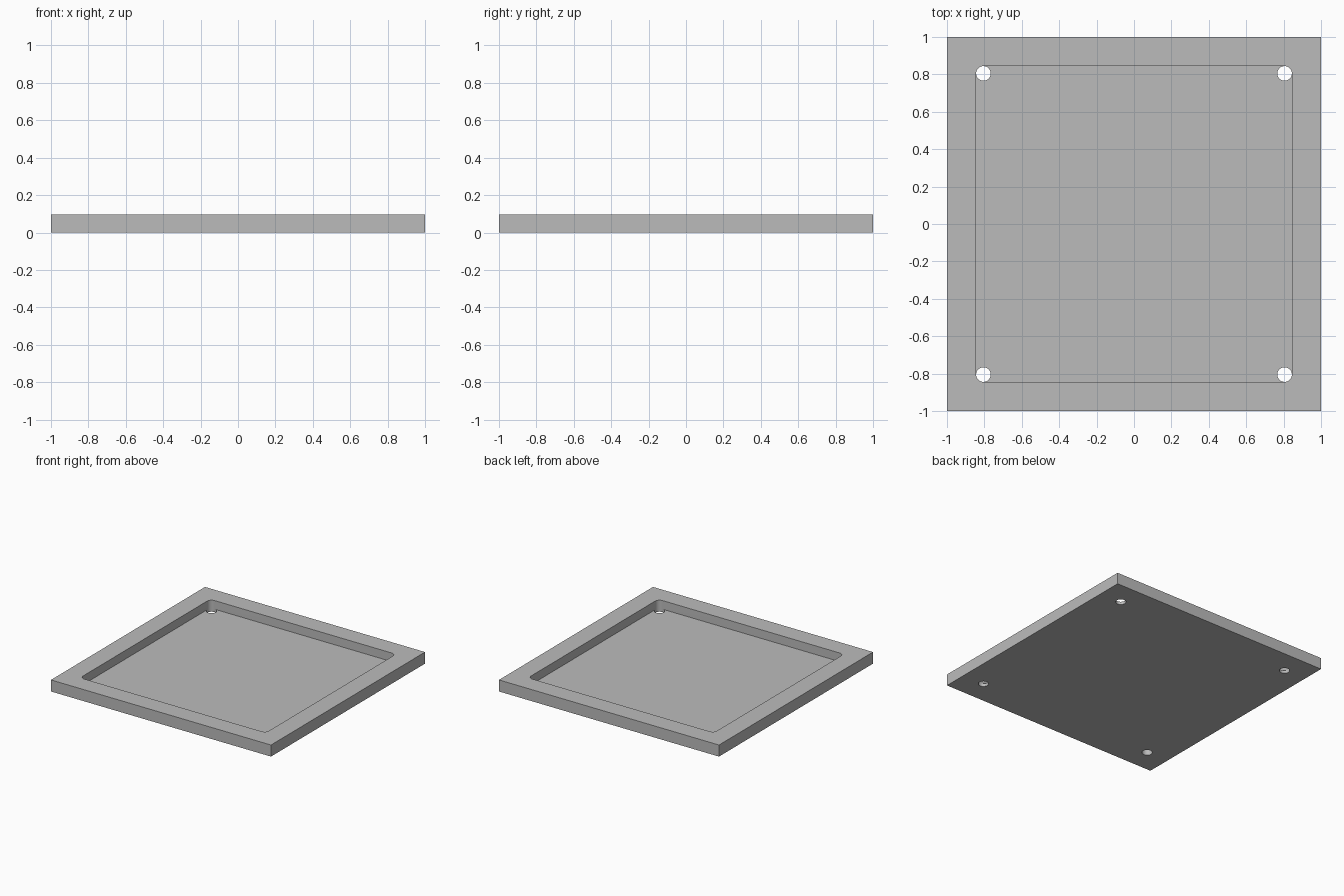
import bpy
import bmesh
from math import cos, sin, pi
from mathutils import Vector

if "Cube" in bpy.data.objects:
    bpy.data.objects.remove(bpy.data.objects["Cube"])

HALF = 1.0                 # half width of the plate
TOP, FLOOR = 0.095, 0.024  # rim height and recess floor height
HOLE, RADIUS = 0.805, 0.039  # hole offset; recess corners share this radius
STEPS = 10                 # segments per quarter circle

bm = bmesh.new()


def arc(corner, start, quarters):
    """Points round one hole, from a quarter turn index, over signed quarters."""
    mid = pi / 4 + corner * pi / 2
    centre = Vector((cos(mid), sin(mid))) * HOLE * 2 ** 0.5
    count = abs(quarters) * STEPS
    angles = [(start + quarters * i / count) * pi / 2 for i in range(count + 1)]
    return [centre + Vector((cos(a), sin(a))) * RADIUS for a in angles]


def fill(loops, z):
    """Flat face bounded by closed loops, the later ones being openings."""
    edges = []
    for loop in loops:
        verts = [bm.verts.new((p.x, p.y, z)) for p in loop]
        edges += [bm.edges.new((v, verts[i - 1])) for i, v in enumerate(verts)]
    bmesh.ops.triangle_fill(bm, edges=edges, use_beauty=True,
                            use_dissolve=False, normal=(0, 0, 1))


def wall(points, low, high, closed=False):
    """Upright strip along a path."""
    pairs = list(zip(points, points[1:]))
    if closed:
        pairs.append((points[-1], points[0]))
    for a, b in pairs:
        bm.faces.new([bm.verts.new((p.x, p.y, z))
                      for p, z in ((a, low), (b, low), (b, high), (a, high))])


# Outlines: plate, rounded recess, floor cut away by the holes, and the holes
square = [Vector(p) * HALF for p in ((1, 1), (-1, 1), (-1, -1), (1, -1))]
recess = [p for q in range(4) for p in arc(q, q, 1)]
floor = [p for q in range(4) for p in arc(q, q, -3)]
holes = [arc(q, q, 4)[:-1] for q in range(4)]

# Flat surfaces: rim, recess floor, underside
fill([square, recess], TOP)
fill([floor], FLOOR)
fill([square] + holes, 0)

# Upright surfaces: outside, recess wall, through holes
wall(square, 0, TOP, closed=True)
wall(recess, FLOOR, TOP, closed=True)
for hole in holes:
    wall(hole, 0, FLOOR, closed=True)

bmesh.ops.remove_doubles(bm, verts=bm.verts[:], dist=0.0002)
bmesh.ops.recalc_face_normals(bm, faces=bm.faces[:])

mesh = bpy.data.meshes.new("recessed_plate")
bm.to_mesh(mesh)
bm.free()
plate = bpy.data.objects.new("recessed_plate", mesh)
bpy.context.collection.objects.link(plate)

# Plain grey finish
grey = bpy.data.materials.new("plain_grey")
grey.use_nodes = True
colour = (0.5, 0.5, 0.5, 1)
grey.diffuse_color = colour
grey.node_tree.nodes["Principled BSDF"].inputs["Base Color"].default_value = colour
mesh.materials.append(grey)

bpy.context.view_layer.objects.active = plate
plate.select_set(True)
bpy.ops.object.shade_smooth_by_angle(angle=pi / 6)
